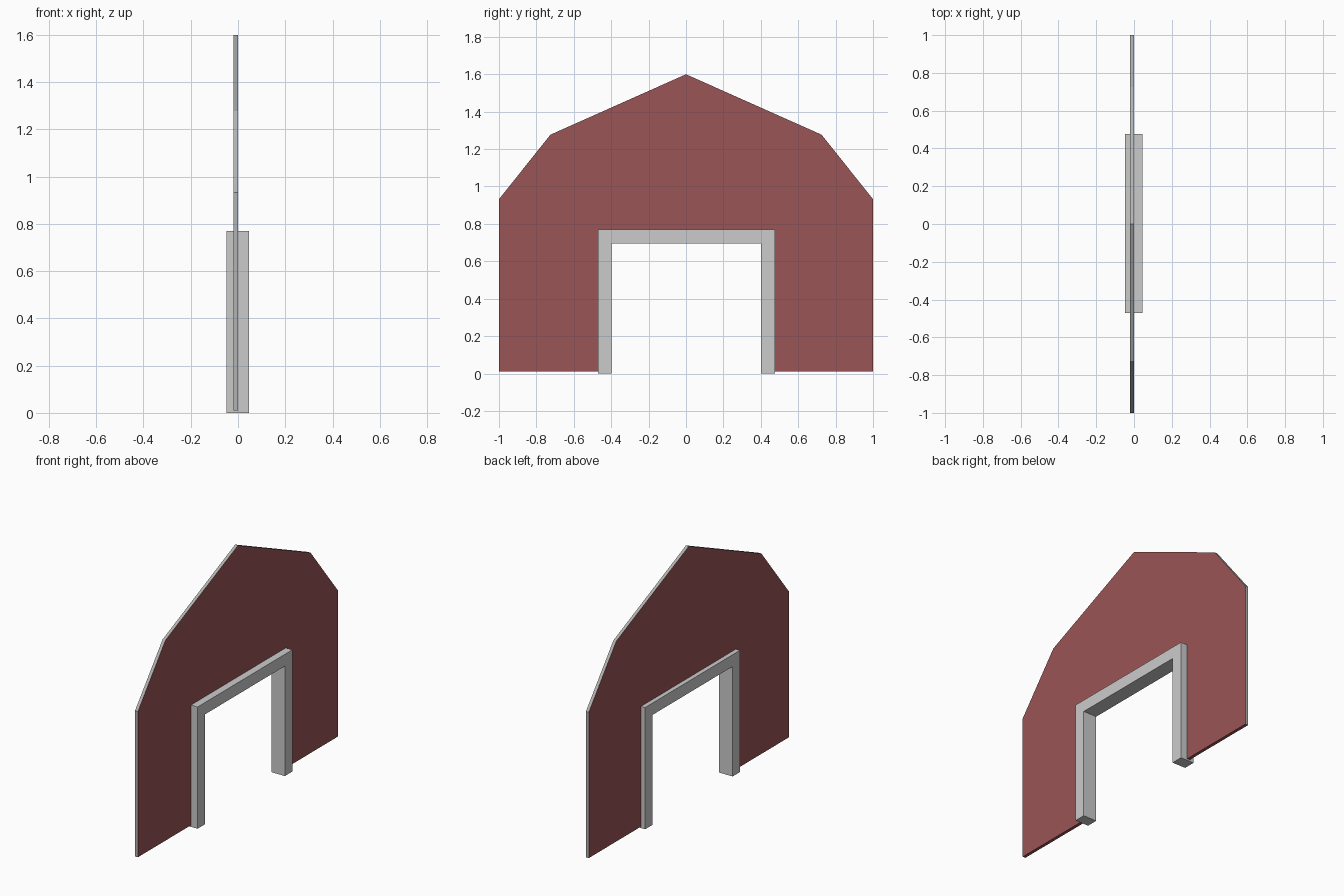
import bpy, bmesh

if "Cube" in bpy.data.objects:
    bpy.data.objects.remove(bpy.data.objects["Cube"])


def extrude_profile(name, profile, x0, x1):
    """Extrude a closed (y, z) outline along x from x0 to x1."""
    bm = bmesh.new()
    face = bm.faces.new([bm.verts.new((x0, y, z)) for y, z in profile])
    ext = bmesh.ops.extrude_face_region(bm, geom=[face], use_keep_orig=True)
    moved = [g for g in ext["geom"] if isinstance(g, bmesh.types.BMVert)]
    bmesh.ops.translate(bm, verts=moved, vec=(x1 - x0, 0, 0))
    bmesh.ops.recalc_face_normals(bm, faces=bm.faces)
    mesh = bpy.data.meshes.new(name)
    bm.to_mesh(mesh)
    bm.free()
    obj = bpy.data.objects.new(name, mesh)
    bpy.context.collection.objects.link(obj)
    return obj


def arch(y0, y1, top, base):
    """Doorway outline running up one side, across and down."""
    return [(y0, base), (y0, top), (y1, top), (y1, base)]


# Gable wall with doorway; the opening edge is buried in the frame
gable = [(1, 0.01), (1, 0.932), (0.725, 1.277), (0, 1.6),
         (-0.725, 1.277), (-1, 0.932), (-1, 0.01)]
wall = extrude_profile("barn_end_wall", gable + arch(-0.43, 0.44, 0.73, 0.01), -0.02, 0.0)

# Red faces and underside, grey rim
red = bpy.data.materials.new("barn_red")
red.diffuse_color = (0.33, 0.09, 0.095, 1)
red.use_nodes = True
red.node_tree.nodes["Principled BSDF"].inputs["Base Color"].default_value = red.diffuse_color
grey = bpy.data.materials.new("rim_grey")
grey.diffuse_color = (0.45, 0.45, 0.44, 1)
grey.use_nodes = True
grey.node_tree.nodes["Principled BSDF"].inputs["Base Color"].default_value = grey.diffuse_color
wall.data.materials.append(red)
wall.data.materials.append(grey)
for p in wall.data.polygons:
    if abs(p.normal.x) < 0.5 and p.normal.z > -0.9:
        p.material_index = 1

# Door frame: two posts and a lintel
outer = arch(-0.47, 0.477, 0.77, 0.0)
inner = arch(-0.397, 0.402, 0.695, 0.0)
extrude_profile("door_frame", outer + inner[::-1], -0.048, 0.046)
